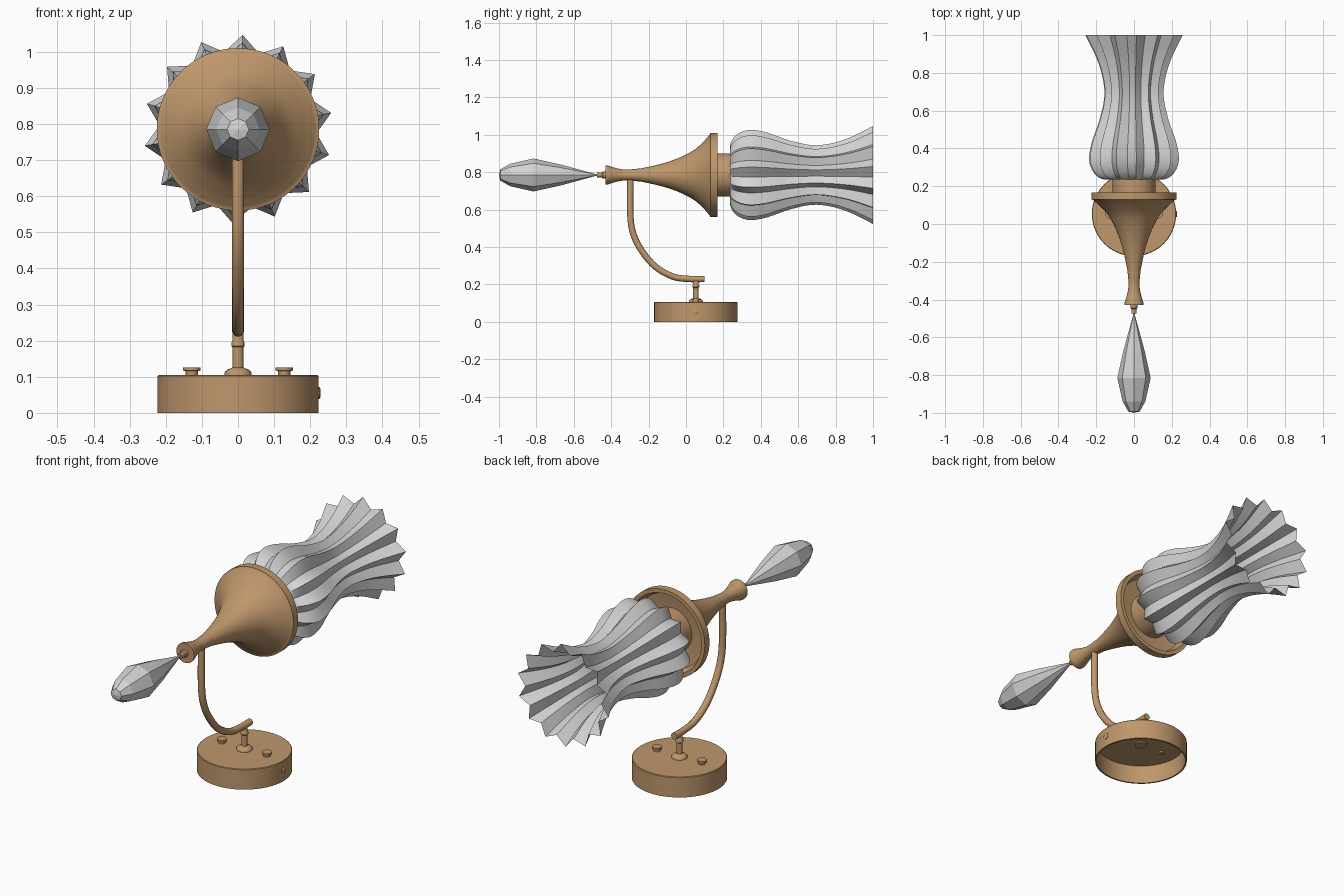
import bpy, bmesh, math
from mathutils import Vector, Matrix

if "Cube" in bpy.data.objects:
    bpy.data.objects.remove(bpy.data.objects["Cube"])

AXIS_Z = 0.785      # height of the horizontal torch axis
BASE_Y = 0.053      # centre of the round base


def material(name, rgb):
    m = bpy.data.materials.new(name)
    m.diffuse_color = (*rgb, 1)
    m.use_nodes = True
    m.node_tree.nodes["Principled BSDF"].inputs["Base Color"].default_value = m.diffuse_color
    return m


BRASS = material("antique brass", (0.52, 0.31, 0.15))
GLASS = material("pale glass", (0.66, 0.66, 0.66))
TO_Y = Matrix.Translation((0, 0, AXIS_Z)) @ Matrix.Rotation(-math.pi / 2, 4, 'X')
ON_BASE = Matrix.Translation((0, BASE_Y, 0))


def smooth_curve(pts, steps=6):
    """Catmull-Rom interpolation through the given points."""
    p = [Vector(q) for q in pts]
    p = [2 * p[0] - p[1]] + p + [2 * p[-1] - p[-2]]
    out = []
    for i in range(1, len(p) - 2):
        a, b, c, d = p[i - 1:i + 3]
        for s in range(steps):
            t = s / steps
            out.append(0.5 * (2 * b + (c - a) * t + (2 * a - 5 * b + 4 * c - d) * t * t
                              + (3 * b - a - 3 * c + d) * t ** 3))
    return out + [p[-2]]


def lathe(name, profile, mat, matrix, sides=48, flute=None, phase=0.0, angle=35):
    """Revolve (radius, height) points; flute scales the radius by side index."""
    bm = bmesh.new()
    rings = []
    for r, h in profile:
        if r < 1e-5:
            rings.append([bm.verts.new((0, 0, h))] * sides)
            continue
        ring = []
        for i in range(sides):
            a = phase + 2 * math.pi * i / sides
            k = flute(i) if flute else 1
            ring.append(bm.verts.new((r * k * math.cos(a), r * k * math.sin(a), h)))
        rings.append(ring)
    for lo, hi in zip(rings, rings[1:]):
        for i in range(sides):
            j = (i + 1) % sides
            quad = list(dict.fromkeys((lo[i], lo[j], hi[j], hi[i])))
            if len(quad) > 2:
                bm.faces.new(quad)
    bmesh.ops.recalc_face_normals(bm, faces=bm.faces)
    me = bpy.data.meshes.new(name)
    bm.to_mesh(me)
    bm.free()
    me.materials.append(mat)
    ob = bpy.data.objects.new(name, me)
    bpy.context.collection.objects.link(ob)
    ob.matrix_world = matrix
    if angle:
        bpy.ops.object.select_all(action='DESELECT')
        bpy.context.view_layer.objects.active = ob
        ob.select_set(True)
        bpy.ops.object.shade_smooth_by_angle(angle=math.radians(angle))
    return ob


# Round base, hollow underneath
lathe("base", [(0, 0.105), (0.22, 0.105), (0.223, 0.102), (0.223, 0), (0.215, 0),
               (0.215, 0.095), (0, 0.095)], BRASS, ON_BASE, 64)

# Upright stem with domed flange and collar
lathe("stem", [(0, 0.088), (0.03, 0.088), (0.03, 0.1), (0.038, 0.105), (0.037, 0.112),
               (0.03, 0.12), (0.018, 0.124), (0.015, 0.126), (0.015, 0.182), (0.018, 0.185),
               (0.018, 0.195), (0.015, 0.2), (0.015, 0.228), (0, 0.228)], BRASS, ON_BASE, 24)

# Two thumb nuts on the base, with their ends showing below
for side in (-1, 1):
    lathe("base_nut", [(0, 0.088), (0.012, 0.088), (0.017, 0.1), (0.017, 0.116),
                       (0.024, 0.117), (0.024, 0.126), (0, 0.126)],
          BRASS, Matrix.Translation((side * 0.128, BASE_Y, 0)), 20)

# Small screw on the side of the base
lathe("side_screw", [(0, 0), (0.017, 0), (0.017, 0.015), (0.012, 0.018), (0, 0.018)], BRASS,
      Matrix.Translation((0.21, BASE_Y, 0.055)) @ Matrix.Rotation(math.pi / 2, 4, 'Y'), 16)

# Curved arm carrying the torch
path = smooth_curve([(0, -0.297, 0.77), (0, -0.298, 0.58), (0, -0.283, 0.475), (0, -0.24, 0.385),
                     (0, -0.165, 0.296), (0, -0.07, 0.242), (0, 0.02, 0.229), (0, 0.098, 0.229)], 5)
curve = bpy.data.curves.new("arm", 'CURVE')
curve.dimensions = '3D'
curve.bevel_depth = 0.017
curve.bevel_resolution = 4
curve.use_fill_caps = True
spline = curve.splines.new('POLY')
spline.points.add(len(path) - 1)
for pt, co in zip(spline.points, path):
    pt.co = (*co, 1)
curve.materials.append(BRASS)
bpy.context.collection.objects.link(bpy.data.objects.new("arm", curve))

# Handle of the torch
handle = smooth_curve([(0.051, -0.42), (0.036, -0.37), (0.029, -0.32), (0.034, -0.255)], 4)
lathe("handle", [(0, -0.43), (0.051, -0.43)] + handle + [(0.034, -0.25), (0, -0.25)],
      BRASS, TO_Y, 32)

# Flared trumpet with a rim and a recessed back
flare = smooth_curve([(0.033, -0.255), (0.046, -0.19), (0.066, -0.11), (0.095, -0.03),
                      (0.135, 0.045), (0.18, 0.095), (0.218, 0.128)])
lathe("trumpet", [(0, -0.255)] + [tuple(p) for p in flare]
      + [(0.225, 0.13), (0.225, 0.168), (0.205, 0.168), (0.19, 0.125), (0, 0.095)],
      BRASS, TO_Y, 64)

# Socket cup holding the glass
lathe("socket_cup", [(0.112, 0.09), (0.115, 0.18), (0.115, 0.24), (0, 0.24)], BRASS, TO_Y, 40)

# Fluted glass shade, open at its far end
shade = smooth_curve([(0.10, 0.237), (0.165, 0.237), (0.206, 0.26), (0.234, 0.305), (0.241, 0.36),
                      (0.225, 0.44), (0.186, 0.55), (0.160, 0.67), (0.168, 0.77), (0.202, 0.88),
                      (0.262, 1.0)], 4)
lathe("glass_shade", shade, GLASS, TO_Y, 28, lambda i: 0.83 if i % 2 else 1.0,
      math.radians(-10), 32)

# Little finial pin between handle and crystal
lathe("finial_pin", [(0, -0.505), (0.006, -0.5), (0.006, -0.475), (0.014, -0.475),
                     (0.014, -0.45), (0.018, -0.445), (0.018, -0.425), (0, -0.425)],
      BRASS, TO_Y, 16)

# Faceted crystal drop
lathe("crystal_drop", [(0, -1.0), (0.03, -0.993), (0.06, -0.94), (0.088, -0.815),
                       (0.056, -0.67), (0.007, -0.49), (0, -0.488)],
      GLASS, TO_Y, 8, angle=0)
